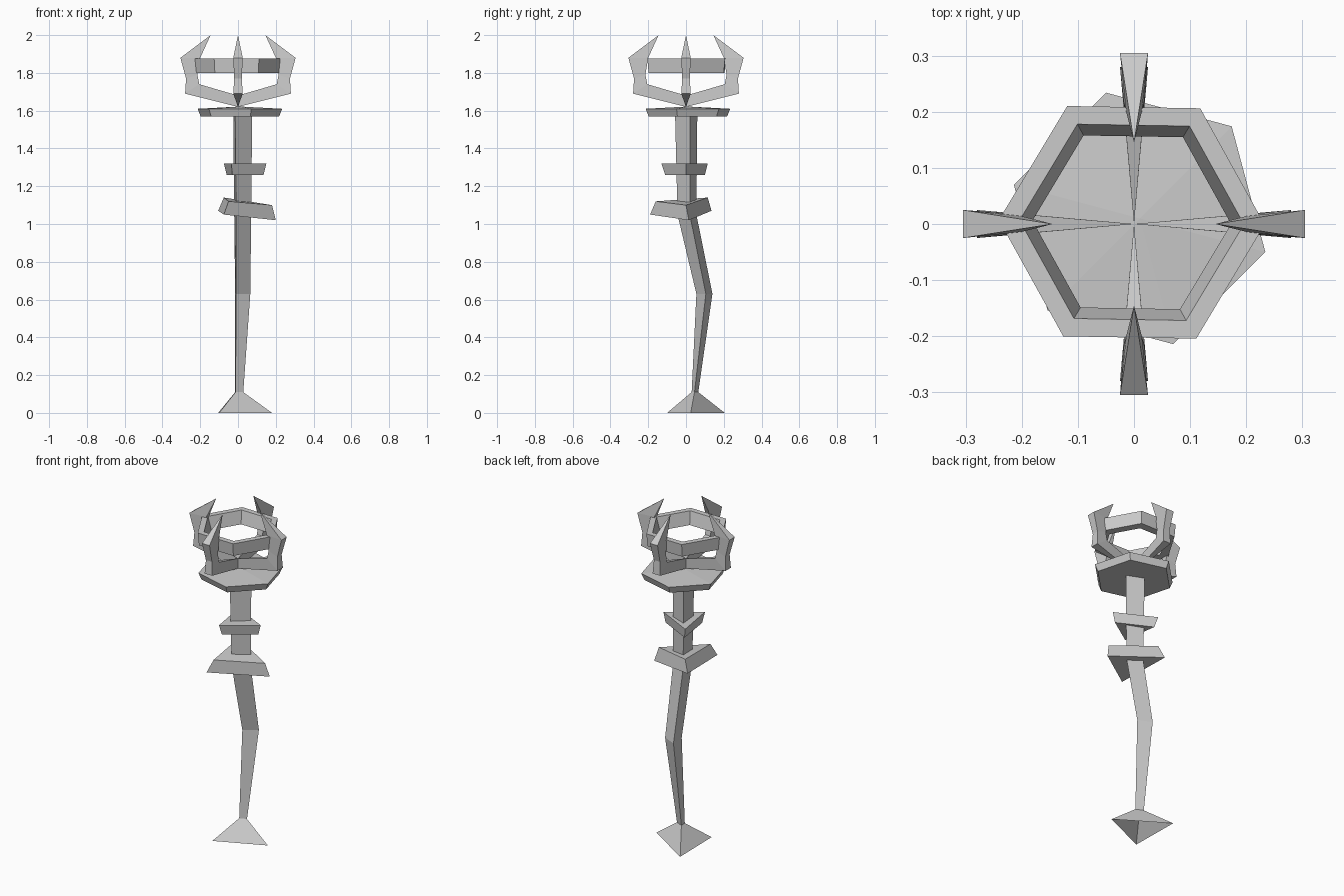
import bpy, bmesh
from math import cos, sin, radians
from mathutils import Matrix

cube = bpy.data.objects.get("Cube")
if cube:
    bpy.data.objects.remove(cube, do_unlink=True)

GREY = (0.6, 0.6, 0.6, 1)
stone = bpy.data.materials.new("plain grey")
stone.use_nodes = True
stone.diffuse_color = GREY
for node in stone.node_tree.nodes:
    if node.type == 'BSDF_PRINCIPLED':
        node.inputs["Base Color"].default_value = GREY


def loft(name, rows, cap_start=True, cap_end=True, wrap=False, turn=0):
    """Skin matching cross-sections into one flat-shaded mesh."""
    bm = bmesh.new()
    loops = [[bm.verts.new(p) for p in row] for row in rows]
    pairs = list(zip(loops, loops[1:]))
    if wrap:
        pairs.append((loops[-1], loops[0]))
    for low, high in pairs:
        n = len(low)
        for i in range(n):
            j = (i + 1) % n
            bm.faces.new((low[i], low[j], high[j], high[i]))
    if cap_start and not wrap:
        bm.faces.new(loops[0][::-1])
    if cap_end and not wrap:
        bm.faces.new(loops[-1])
    bmesh.ops.remove_doubles(bm, verts=bm.verts[:], dist=0.0005)
    bmesh.ops.recalc_face_normals(bm, faces=bm.faces[:])
    bm.transform(Matrix.Rotation(radians(turn), 4, 'Z'))
    mesh = bpy.data.meshes.new(name)
    bm.to_mesh(mesh)
    bm.free()
    mesh.materials.append(stone)
    obj = bpy.data.objects.new(name, mesh)
    bpy.context.collection.objects.link(obj)
    return obj


def tri(z, right, front, back):
    """Triangular cross-section at one height."""
    return [(*p, z) for p in (right, front, back)]


def hexagon(radius, z, start, x, y):
    angles = [radians(start + 60 * i) for i in range(6)]
    return [(x + radius * cos(a), y + radius * sin(a), z) for a in angles]


# Bent three-sided shaft with its flared, hollow foot
loft("shaft_and_foot", [
    tri(0, (.18, .025), (-.1, -.1), (-.105, .205)),
    tri(.11, (.028, .045), (-.013, .03), (-.015, .065)),
    tri(.63, (.065, .105), (-.01, .055), (-.015, .14)),
    tri(1.05, (.07, .02), (-.01, -.045), (-.02, .055)),
    tri(1.59, (.075, .02), (-.015, -.058), (-.025, .06)),
], cap_start=False)

# Tilted lower collar and level upper collar
loft("lower_collar", [
    [(.2, .015, 1.02), (-.075, -.19, 1.05), (-.105, .135, 1.07)],
    [(.18, 0, 1.1), (-.05, -.16, 1.12), (-.075, .115, 1.14)],
])
loft("upper_collar", [
    tri(1.26, (.135, 0), (-.03, -.11), (-.06, .1)),
    tri(1.32, (.15, 0), (-.035, -.13), (-.075, .115)),
])

# Six-sided plate under the crown
loft("crown_plate", [
    hexagon(.215, 1.57, 45, .01, .01),
    hexagon(.232, 1.61, 45, .01, .01),
    hexagon(0, 1.622, 45, .01, .01),
], cap_end=False)

# Six-sided hoop with a tapering hole
loft("crown_hoop", [
    hexagon(r, z, -1, -.004, .003)
    for r, z in ((.23, 1.8), (.237, 1.875), (.2, 1.875), (.177, 1.8))
], wrap=True)

# Four hooked prongs: outer point, inner point, outer and inner half width
PRONG = [
    ((0, 1.62), (0, 1.68), 0, 0),
    ((.28, 1.69), (.205, 1.74), .025, .018),
    ((.275, 1.77), (.215, 1.79), .02, .018),
    ((.305, 1.88), (.2, 1.88), .025, .014),
    ((.145, 2), (.145, 2), 0, 0),
]
rows = [[(o[0], -wo, o[1]), (o[0], wo, o[1]), (i[0], wi, i[1]), (i[0], -wi, i[1])]
        for o, i, wo, wi in PRONG]
for side, turn in (("right", 0), ("back", 90), ("left", 180), ("front", 270)):
    loft("crown_prong_" + side, rows, False, False, turn=turn)
